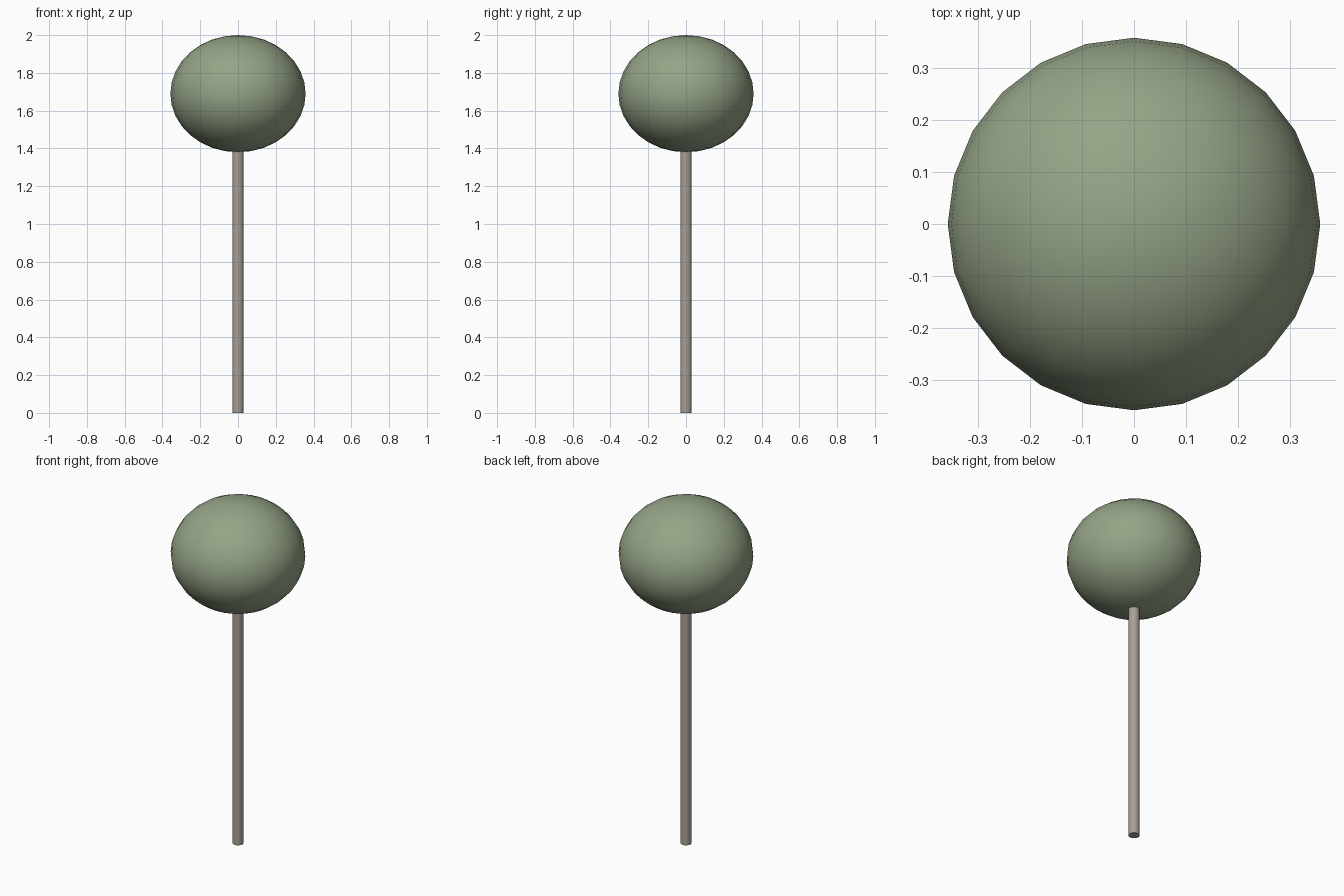
import bpy
import math

if "Cube" in bpy.data.objects:
    bpy.data.objects.remove(bpy.data.objects["Cube"])


def colour(obj, name, rgb):
    mat = bpy.data.materials.new(name)
    mat.diffuse_color = (*rgb, 1.0)
    mat.use_nodes = True
    mat.node_tree.nodes["Principled BSDF"].inputs["Base Color"].default_value = mat.diffuse_color
    obj.data.materials.append(mat)


def smooth(obj, degrees):
    bpy.ops.object.select_all(action='DESELECT')
    obj.select_set(True)
    bpy.context.view_layer.objects.active = obj
    bpy.ops.object.shade_smooth_by_angle(angle=math.radians(degrees))


# Straight slender trunk, ending just inside the crown
TRUNK_TOP = 1.42
bpy.ops.mesh.primitive_cylinder_add(vertices=12, radius=0.03, depth=TRUNK_TOP,
                                    location=(0, 0, TRUNK_TOP / 2))
trunk = bpy.context.object
trunk.name = "trunk"
colour(trunk, "bark", (0.40, 0.35, 0.30))
smooth(trunk, 40)

# Slightly flattened ball crown
bpy.ops.mesh.primitive_uv_sphere_add(segments=24, ring_count=16, radius=1,
                                     location=(0, 0, 1.69))
crown = bpy.context.object
crown.name = "crown"
crown.scale = (0.358, 0.358, 0.31)
bpy.ops.object.transform_apply(location=False, rotation=False, scale=True)
colour(crown, "foliage", (0.30, 0.37, 0.24))
smooth(crown, 40)
